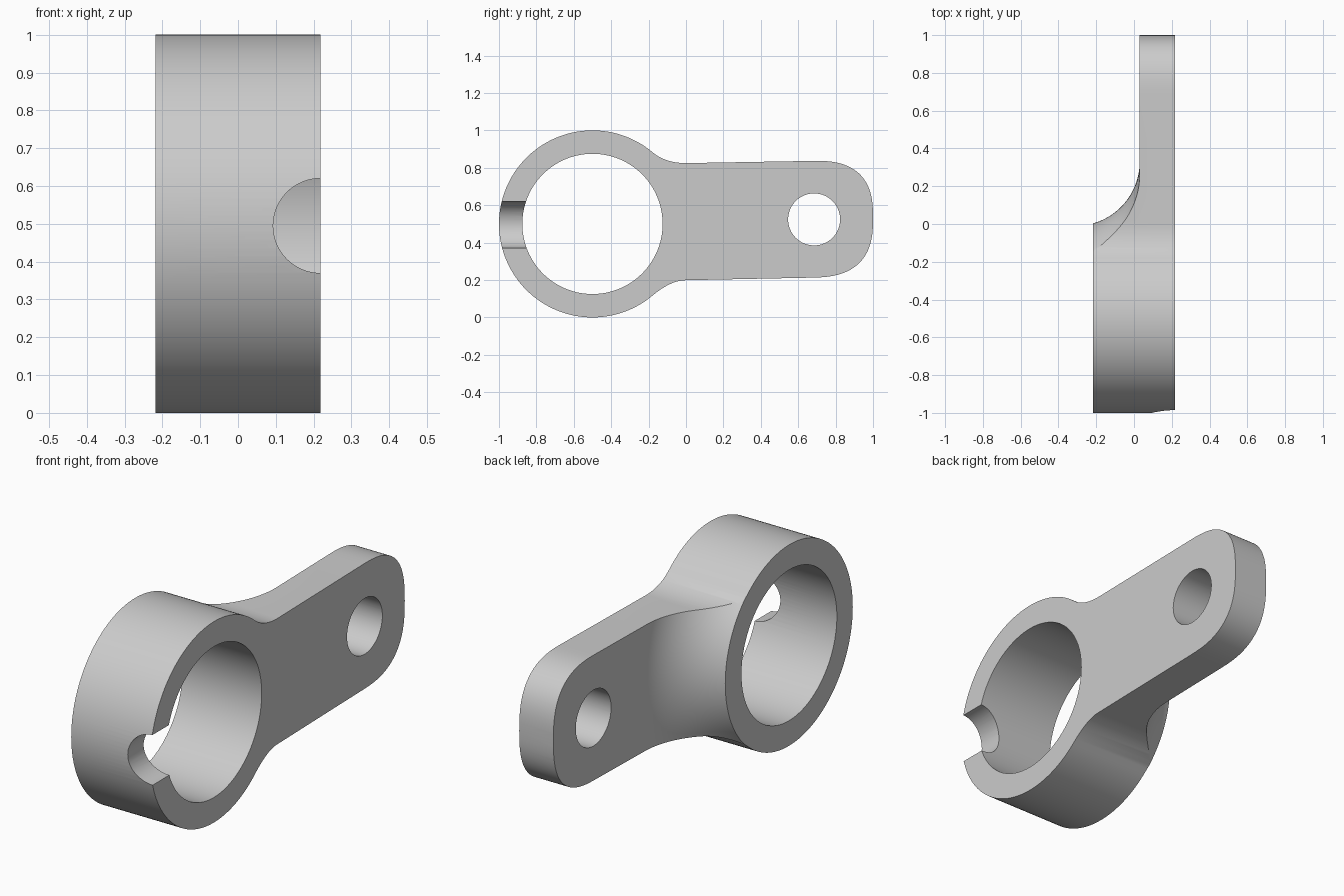
import bpy
import bmesh
from math import sin, cos, pi, radians, sqrt
from mathutils import Matrix, Vector

if "Cube" in bpy.data.objects:
    bpy.data.objects.remove(bpy.data.objects["Cube"])

HALF = 0.218                    # half thickness of the ring
RING_Y, RING_Z, RING_R = -0.5, 0.5, 0.5

grey = bpy.data.materials.new("light_grey")
grey.use_nodes = True
grey.diffuse_color = (0.6, 0.6, 0.6, 1)
grey.node_tree.nodes["Principled BSDF"].inputs["Base Color"].default_value = (0.6, 0.6, 0.6, 1)


def make_object(name, bm):
    bmesh.ops.recalc_face_normals(bm, faces=bm.faces)
    mesh = bpy.data.meshes.new(name)
    bm.to_mesh(mesh)
    bm.free()
    obj = bpy.data.objects.new(name, mesh)
    mesh.materials.append(grey)
    bpy.context.collection.objects.link(obj)
    return obj


def cylinder(name, centre, radius, depth, axis, segments):
    bm = bmesh.new()
    turn = Matrix.Rotation(pi / 2, 4, "Y" if axis == "X" else "X")
    bmesh.ops.create_cone(bm, cap_ends=True, segments=segments, radius1=radius,
                          radius2=radius, depth=depth,
                          matrix=Matrix.Translation(centre) @ turn)
    return make_object(name, bm)


def mid_z(y):
    """Centre line of the slightly tilted arm."""
    return 0.512 + 0.019 * y


def half_outline(side):
    """Ring front, neck blend, arm edge and rounded arm end, as (y, z)."""
    pts = []
    leave, steps = radians(50), 52
    for i in range(steps + 1):
        a = pi + (leave - pi) * i / steps
        pts.append((RING_Y + RING_R * cos(a), RING_Z + side * RING_R * sin(a)))
    start = Vector(pts[-1])
    end = Vector((0, mid_z(0) + side * 0.313))
    bend = Vector((start.x + abs(start.y - end.y) * sin(leave) / cos(leave), end.y))
    for i in range(1, 13):
        t = i / 12
        pts.append(tuple(start * (1 - t) ** 2 + bend * 2 * t * (1 - t) + end * t * t))
    for i in range(25):
        a = pi / 2 * (1 - i / 24)
        y = 0.67 + 0.33 * max(cos(a), 0) ** 0.75
        pts.append((y, mid_z(y) + side * 0.312 * sin(a) ** 0.75))
    return pts


# Bracket blank: the full side outline extruded across the thickness
upper, lower = half_outline(1), half_outline(-1)
outline = upper + lower[-2:0:-1]
bm = bmesh.new()
face = bm.faces.new([bm.verts.new((-HALF, y, z)) for y, z in outline])
extruded = bmesh.ops.extrude_face_region(bm, geom=[face])["geom"]
bmesh.ops.translate(bm, vec=(2 * HALF, 0, 0),
                    verts=[v for v in extruded if isinstance(v, bmesh.types.BMVert)])
bracket = make_object("ring_bracket", bm)

# Lathed cutter: thins the arm and leaves a round fillet against the ring
ARC_X, ARC_RHO, ARC_R = -0.31, 0.83, 0.34
profile = [(-0.3, 0.502)]
for i in range(25):
    a = radians(-74.5) * (1 - i / 24)
    profile.append((ARC_X + ARC_R * cos(a), ARC_RHO + ARC_R * sin(a)))
profile += [(ARC_X + ARC_R, 2), (-0.3, 2)]
bm = bmesh.new()
SEG = 144
rings = []
for s in range(SEG):
    a = 2 * pi * s / SEG
    rings.append([bm.verts.new((x, RING_Y + r * cos(a), RING_Z + r * sin(a)))
                  for x, r in profile])
for s in range(SEG):
    one, two = rings[s], rings[(s + 1) % SEG]
    for k in range(len(profile)):
        n = (k + 1) % len(profile)
        bm.faces.new((one[k], one[n], two[n], two[k]))

cutters = [
    make_object("fillet_cutter", bm),
    cylinder("bore_cutter", (0, RING_Y, RING_Z), 0.375, 1, "X", 112),
    cylinder("arm_hole_cutter", (0, 0.685, 0.524), 0.139, 1, "X", 64),
    cylinder("notch_cutter", (HALF, -0.95, 0.495), 0.125, 0.5, "Y", 64),
]

# Cut the blank, then drop the cutters
bpy.ops.object.select_all(action="DESELECT")
bpy.context.view_layer.objects.active = bracket
bracket.select_set(True)
for cutter in cutters:
    cutter.hide_render = True
    mod = bracket.modifiers.new(cutter.name, "BOOLEAN")
    mod.operation = "DIFFERENCE"
    mod.solver = "EXACT"
    mod.object = cutter
    bpy.ops.object.modifier_apply(modifier=mod.name)
    bpy.data.objects.remove(cutter)

bpy.ops.object.shade_smooth_by_angle(angle=radians(30))
